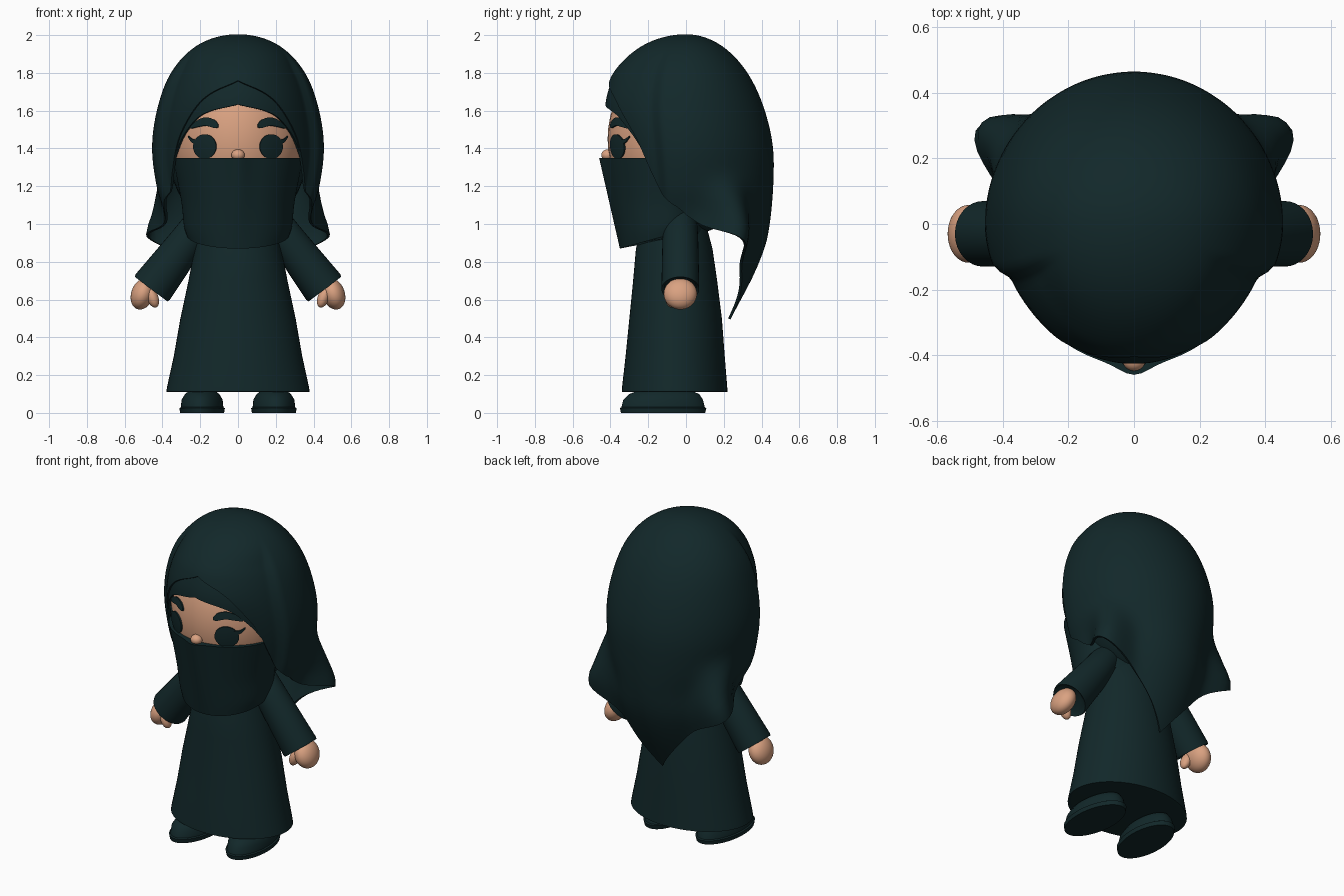
import bpy, bmesh
from math import sin, cos, pi, sqrt, exp, radians
from mathutils import Matrix, Vector

cube = bpy.data.objects.get("Cube")
if cube:
    bpy.data.objects.remove(cube, do_unlink=True)


def material(name, rgb):
    m = bpy.data.materials.new(name)
    m.use_nodes = True
    m.diffuse_color = (*rgb, 1)
    m.node_tree.nodes["Principled BSDF"].inputs["Base Color"].default_value = (*rgb, 1)
    m.node_tree.nodes["Principled BSDF"].inputs["Roughness"].default_value = 0.8
    return m


CLOTH = material("dark teal cloth", (0.006, 0.021, 0.023))
SKIN = material("skin", (0.70, 0.36, 0.22))


def finish(name, bm, mat, thick=0.0):
    bmesh.ops.remove_doubles(bm, verts=bm.verts, dist=0.0003)
    bmesh.ops.recalc_face_normals(bm, faces=bm.faces)
    me = bpy.data.meshes.new(name)
    bm.to_mesh(me)
    bm.free()
    me.materials.append(mat)
    ob = bpy.data.objects.new(name, me)
    bpy.context.collection.objects.link(ob)
    bpy.ops.object.select_all(action="DESELECT")
    ob.select_set(True)
    bpy.context.view_layer.objects.active = ob
    if thick:
        mod = ob.modifiers.new("thickness", "SOLIDIFY")
        mod.thickness = thick
        mod.offset = 0
        bpy.ops.object.modifier_apply(modifier=mod.name)
    bpy.ops.object.shade_smooth_by_angle(angle=radians(40))
    return ob


def grid(name, rows, mat, closed=False, caps=False, thick=0.0):
    """Skin a list of equal-length point rows."""
    bm = bmesh.new()
    vs = [[bm.verts.new(p) for p in row] for row in rows]
    n = len(rows[0])
    for a, b in zip(vs, vs[1:]):
        for i in range(n if closed else n - 1):
            j = (i + 1) % n
            bm.faces.new((a[i], a[j], b[j], b[i]))
    if caps:
        bm.faces.new(vs[0])
        bm.faces.new(vs[-1])
    return finish(name, bm, mat, thick)


def loft(name, rings, mat, cx=0, cy=0, yaw=0, n=48):
    """Rings of (z, half width, front depth, back depth)."""
    rows = []
    for z, w, f, b in rings:
        row = []
        for i in range(n):
            t = 2 * pi * i / n
            p = Vector((w * sin(t), (b if cos(t) > 0 else f) * cos(t), z))
            row.append(Matrix.Rotation(yaw, 3, "Z") @ p + Vector((cx, cy, 0)))
        rows.append(row)
    return grid(name, rows, mat, closed=True, caps=True)


def ellipsoid(name, loc, size, mat, tilt=0):
    bm = bmesh.new()
    m = Matrix.Translation(loc) @ Matrix.Rotation(tilt, 4, "Y") @ Matrix.Diagonal((*size, 1))
    bmesh.ops.create_uvsphere(bm, u_segments=40, v_segments=24, radius=1, matrix=m)
    return finish(name, bm, mat)


def curve(keys, x):
    """Smooth interpolation through (x, value) keys."""
    x = min(max(x, keys[0][0]), keys[-1][0])
    i = max(k for k in range(len(keys) - 1) if keys[k][0] <= x)

    def slope(k):
        a, b = keys[max(k - 1, 0)], keys[min(k + 1, len(keys) - 1)]
        return (b[1] - a[1]) / (b[0] - a[0])
    (x0, y0), (x1, y1) = keys[i], keys[i + 1]
    h = x1 - x0
    t = (x - x0) / h
    return (y0 * (1 + 2 * t) * (1 - t) ** 2 + y1 * t * t * (3 - 2 * t)
            + h * t * (1 - t) * (slope(i) * (1 - t) - slope(i + 1) * t))


def step(a, b, x):
    t = min(max((x - a) / (b - a), 0), 1)
    return t * t * (3 - 2 * t)


# Robe and shoes
loft("robe", [(0.11, 0.36, 0.26, 0.26), (0.112, 0.38, 0.28, 0.28), (0.14, 0.375, 0.278, 0.278),
              (0.3, 0.34, 0.26, 0.265), (0.5, 0.305, 0.24, 0.25), (0.7, 0.262, 0.22, 0.225),
              (0.87, 0.23, 0.205, 0.2), (1.02, 0.2, 0.16, 0.16), (1.12, 0.13, 0.1, 0.1)],
     CLOTH, cy=-0.06)
for side, s in (("left", 1), ("right", -1)):
    loft(side + "_shoe", [(0, 0.116, 0.225, 0.222), (0.025, 0.12, 0.23, 0.228), (0.03, 0.112, 0.222, 0.22),
                          (0.07, 0.108, 0.212, 0.21), (0.1, 0.09, 0.18, 0.19), (0.13, 0.05, 0.1, 0.12)],
         CLOTH, cx=0.19 * s, cy=-0.12, yaw=0.06 * s)

# Sleeves and hands
for side, s in (("left", 1), ("right", -1)):
    top, wrist = Vector((0.17 * s, -0.03, 1.04)), Vector((0.46 * s, -0.03, 0.655))
    axis = wrist - top
    across = Vector((-axis.z, 0, axis.x)).normalized()
    rows = []
    for t, r in ((-0.16, 0.03), (-0.1, 0.065), (0, 0.088), (0.35, 0.095), (0.97, 0.113), (1, 0.108), (0.97, 0.085)):
        rows.append([top + axis * t + across * r * cos(a) + Vector((0, min(r, 0.1) * sin(a), 0))
                     for a in (2 * pi * i / 32 for i in range(32))])
    grid(side + "_sleeve", rows, CLOTH, closed=True, caps=True)
    ellipsoid(side + "_hand", (0.505 * s, -0.03, 0.63), (0.06, 0.088, 0.085), SKIN, -0.35 * s)
    ellipsoid(side + "_thumb", (0.452 * s, -0.075, 0.61), (0.03, 0.035, 0.055), SKIN, 0.35 * s)

# Head
HEAD, SIZE = Vector((0, -0.03, 1.45)), Vector((0.36, 0.385, 0.45))
ellipsoid("head", HEAD, SIZE, SKIN)
ellipsoid("nose", (0, -0.415, 1.365), (0.035, 0.033, 0.03), SKIN)
ellipsoid("under_scarf", (0, 0.03, 1.4), (0.37, 0.37, 0.45), CLOTH)


def on_face(x, z):
    k = 1 - (x / SIZE.x) ** 2 - ((z - HEAD.z) / SIZE.z) ** 2
    return Vector((x, HEAD.y - SIZE.y * sqrt(k) - 0.005, z))


def face_strip(name, path):
    """Thin plate following (x, z, half height) points on the face."""
    keys = [[(i, p[k]) for i, p in enumerate(path)] for k in range(3)]
    pts = [[curve(k, i * (len(path) - 1) / 14) for k in keys] for i in range(15)]
    grid(name, [[on_face(x, z + h * v) for v in (-1, 0, 1)] for x, z, h in pts], CLOTH, thick=0.009)


# Eyes, brows and lashes
for side, s in (("left", 1), ("right", -1)):
    grid(side + "_eye", [[on_face(0.175 * s + 0.06 * r * cos(a), 1.41 + 0.065 * r * sin(a))
                          for a in (2 * pi * i / 32 for i in range(32))]
                         for r in (0, 0.35, 0.7, 1)], CLOTH, closed=True, thick=0.009)
    face_strip(side + "_brow", [(0.105 * s, 1.52, 0.008), (0.125 * s, 1.53, 0.022), (0.17 * s, 1.542, 0.022),
                                (0.215 * s, 1.53, 0.017), (0.25 * s, 1.51, 0.005)])
    face_strip(side + "_lash", [(0.21 * s, 1.437, 0.012), (0.24 * s, 1.44, 0.01), (0.262 * s, 1.462, 0.004)])

# Face veil with a soft ridge over the nose
rows = []
for i in range(17):
    v = i / 16
    w = curve([(0, 0.345), (0.5, 0.3), (0.85, 0.285), (1, 0.27)], v)
    row = []
    for j in range(96):
        t = 2 * pi * j / 96
        x, c = w * sin(t), cos(t)
        depth = 0.33 - 0.08 * v
        y = -0.1 - depth * c if c > 0 else -0.1 - 0.2 * c
        y -= 0.03 * (1 - v) * exp(-(x / 0.06) ** 2) * (c > 0)
        row.append((x, y, 1.35 - 0.48 * v + 0.07 * v ** 3 * (1 - max(c, 0))))
    rows.append(row)
grid("face_veil", rows, CLOTH, closed=True, caps=True)


# Head scarf: a draped dome whose hem height depends on the direction
def profile(keys):
    return [(sqrt(2 - z), r) for z, r in keys]


WIDTH = profile([(2, 0), (1.95, 0.2), (1.8, 0.35), (1.6, 0.425), (1.4, 0.45), (1.2, 0.425),
                 (1.05, 0.38), (0.9, 0.37), (0.5, 0.25)])
BACK = profile([(2, 0), (1.93, 0.2), (1.75, 0.35), (1.5, 0.44), (1.3, 0.46), (0.95, 0.43),
                (0.75, 0.36), (0.5, 0.23)])
FRONT = profile([(2, 0), (1.95, 0.21), (1.85, 0.34), (1.76, 0.4), (1.6, 0.43), (1.3, 0.36), (1.0, 0.3)])


def drape(name, hem, start, scale, cols):
    rows = []
    for i in range(41):
        row = []
        for j in range(cols + 1):
            deg = start + (360 - 2 * start) * j / cols
            near = min(deg, 360 - deg)
            t = radians(deg)
            s = sqrt(2 - curve(hem, near)) * i / 40
            z = 2 - s * s
            flare = 1 + 0.44 * exp(-((near - 62) / 13) ** 2) * step(1.3, 0.93, z)
            r = scale * flare
            pinch = 1 - 0.09 * step(108, 114, near) * step(1.95, 1.8, z)
            x = curve(WIDTH, s) * sin(t) * r * pinch
            y = curve(BACK if cos(t) > 0 else FRONT, s) * cos(t) * r
            row.append((x, y, z - (1 - scale) * 0.5))
        rows.append(row)
    grid(name, rows, CLOTH, thick=0.014)


drape("head_scarf", [(0, 0.5), (30, 0.7), (62, 0.93), (80, 1.0), (95, 1.08), (110, 1.15),
                     (122, 1.3), (132, 1.48), (150, 1.66), (180, 1.76)], 0, 0.995, 144)
drape("brow_band", [(100, 1.2), (115, 1.28), (125, 1.38), (135, 1.49), (150, 1.59), (180, 1.645)], 100, 0.975, 64)
